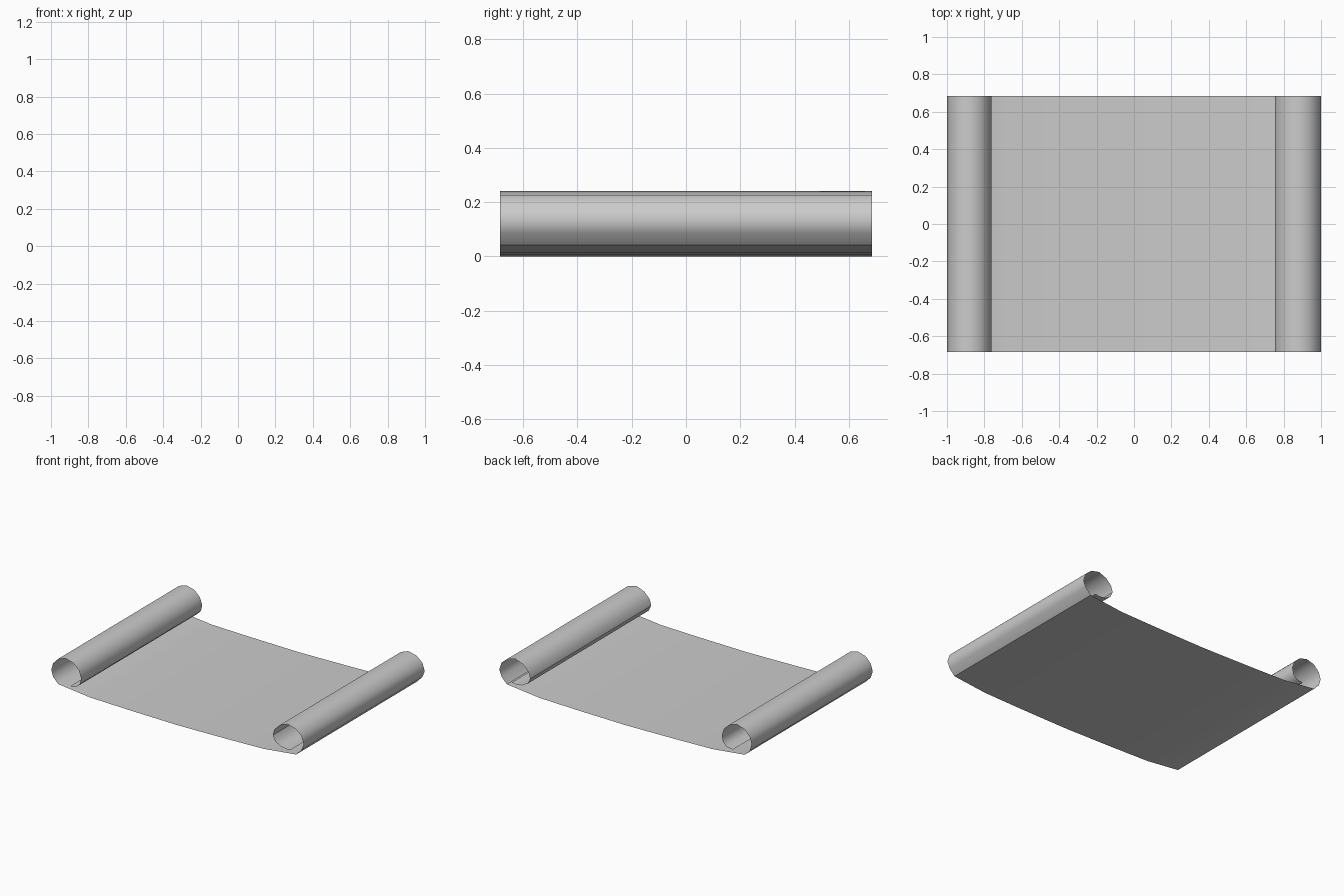
import bpy, bmesh, math

HALF_WIDTH = 0.685

# cross-section (x, z): left curl from its inner end out to the sheet
left_curl = [(-0.85, 0.052), (-0.80, 0.06), (-0.773, 0.088), (-0.763, 0.13),
             (-0.782, 0.185), (-0.825, 0.225), (-0.885, 0.24), (-0.945, 0.222),
             (-0.985, 0.18), (-1.0, 0.13), (-0.985, 0.082), (-0.945, 0.041)]
# gently sagging sheet
sheet = [(-0.69, 0.013), (-0.4, 0.006), (-0.15, 0.002), (0, 0),
         (0.15, 0.002), (0.4, 0.006), (0.68, 0.013)]
# right curl from the sheet to its inner end
right_curl = [(0.94, 0.041), (0.982, 0.085), (1.0, 0.13), (0.982, 0.185),
              (0.935, 0.225), (0.87, 0.24), (0.81, 0.217), (0.768, 0.175),
              (0.755, 0.13), (0.775, 0.09), (0.82, 0.065), (0.87, 0.06), (0.9, 0.065)]

# sweep the cross-section from front to back
bm = bmesh.new()
rows = [(bm.verts.new((x, -HALF_WIDTH, z)), bm.verts.new((x, HALF_WIDTH, z)))
        for x, z in left_curl + sheet + right_curl]
for (a, b), (c, d) in zip(rows, rows[1:]):
    bm.faces.new((a, c, d, b))
mesh = bpy.data.meshes.new("scroll_sheet")
bm.to_mesh(mesh)
bm.free()

scroll = bpy.data.objects.new("scroll_sheet", mesh)
bpy.context.collection.objects.link(scroll)
bpy.context.view_layer.objects.active = scroll
scroll.select_set(True)
bpy.ops.object.shade_smooth_by_angle(angle=math.radians(40))
